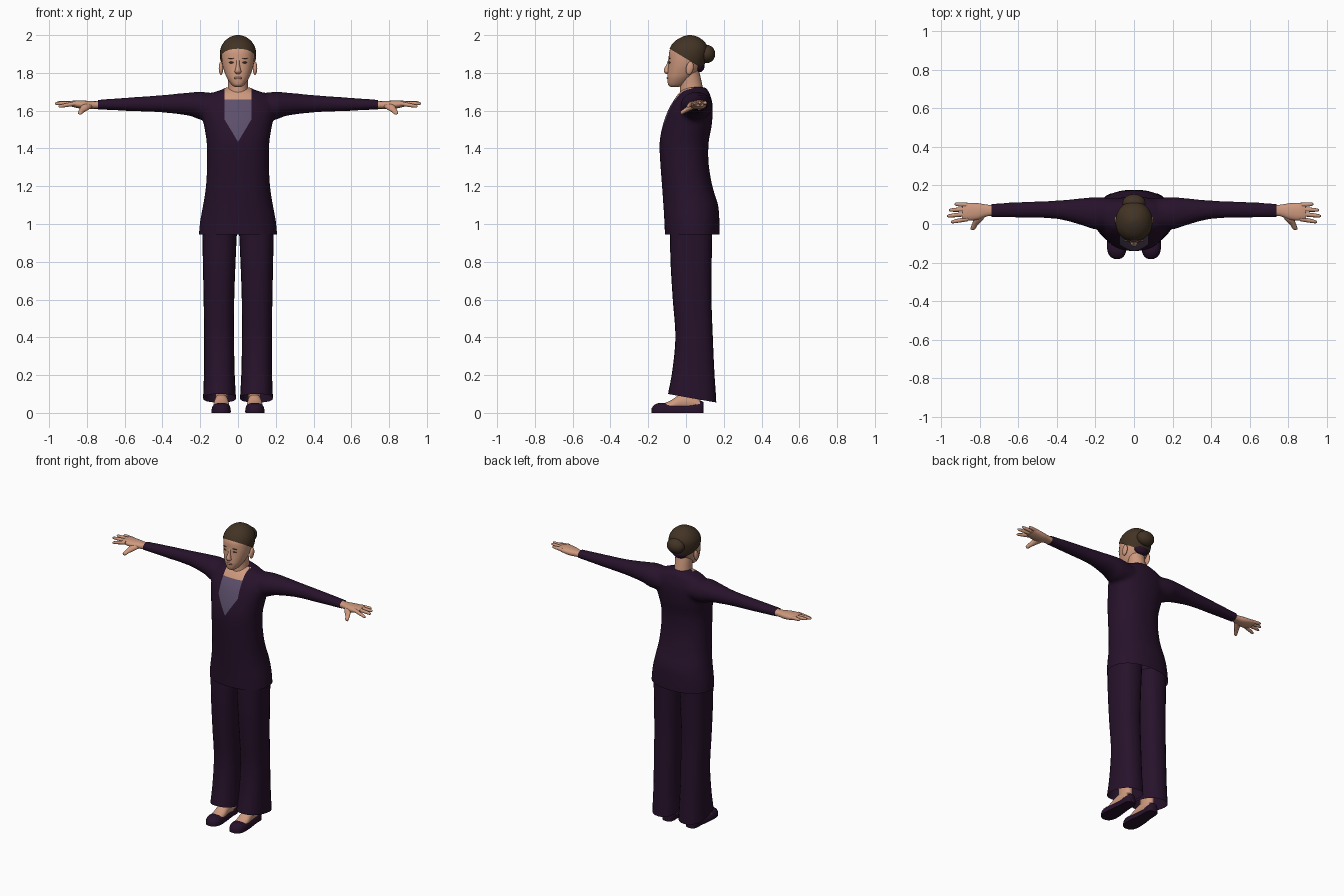
import bpy, bmesh, math
from mathutils import Vector

cube = bpy.data.objects.get("Cube")
if cube:
    bpy.data.objects.remove(cube, do_unlink=True)

UNIT = 0.01  # all measurements below are in hundredths


def material(name, red, green, blue):
    mat = bpy.data.materials.new(name)
    mat.use_nodes = True
    color = (red, green, blue, 1)
    mat.diffuse_color = color
    mat.node_tree.nodes["Principled BSDF"].inputs["Base Color"].default_value = color
    return mat


suit = material("dark_plum_cloth", .02, .006, .024)
shirt = material("mauve_cloth", .11, .08, .15)
skin = material("warm_skin", .62, .32, .21)
hair = material("brown_hair", .055, .033, .018)
lip = material("lip_rose", .45, .19, .14)
eye = material("eye_brown", .12, .06, .04)


def smooth_rings(rings, steps):
    """Interpolate the cross-sections with a Catmull-Rom spline."""
    result = []
    for i in range(len(rings) - 1):
        a, b = rings[max(i - 1, 0)], rings[i]
        c, d = rings[i + 1], rings[min(i + 2, len(rings) - 1)]
        for k in range(steps):
            t = k / steps
            result.append([q + t / 2 * (r - p + t * (2 * p - 5 * q + 4 * r - s
                           + t * (3 * (q - r) + s - p)))
                           for p, q, r, s in zip(a, b, c, d)])
    return result + [rings[-1]]


def loft(bm, axis, rings, side=1, sides=24, power=2, steps=4):
    """Skin rings of (station, low a, high a, low b, high b) along an axis."""
    loops = []
    for t, a0, a1, b0, b1 in smooth_rings(rings, steps):
        loop = []
        for i in range(sides):
            angle = math.tau * i / sides
            c, s = math.cos(angle), math.sin(angle)
            a = (a0 + a1) / 2 + (a1 - a0) / 2 * math.copysign(abs(c) ** (2 / power), c)
            b = (b0 + b1) / 2 + (b1 - b0) / 2 * math.copysign(abs(s) ** (2 / power), s)
            x, y, z = {"x": (t, a, b), "y": (a, t, b), "z": (a, b, t)}[axis]
            loop.append(bm.verts.new(Vector((x * side, y, z)) * UNIT))
        loops.append(loop)
    for low, high in zip(loops, loops[1:]):
        for i in range(sides):
            j = (i + 1) % sides
            bm.faces.new((low[i], low[j], high[j], high[i]))
    bm.faces.new(loops[0])
    bm.faces.new(loops[-1])


def cut(bm, point, normal, clear=True, faces=None):
    """Slice along a plane, optionally removing the side it points to."""
    faces = list(bm.faces) if faces is None else faces
    geom = list({v for f in faces for v in f.verts}) + list({e for f in faces for e in f.edges}) + faces
    bmesh.ops.bisect_plane(bm, geom=geom, plane_co=Vector(point) * UNIT,
                           plane_no=normal, clear_outer=clear)


def finish(bm, name, *mats, angle=50):
    bmesh.ops.recalc_face_normals(bm, faces=bm.faces)
    mesh = bpy.data.meshes.new(name)
    bm.to_mesh(mesh)
    bm.free()
    for mat in mats:
        mesh.materials.append(mat)
    mesh.shade_smooth()
    mesh.set_sharp_from_angle(angle=math.radians(angle))
    obj = bpy.data.objects.new(name, mesh)
    bpy.context.scene.collection.objects.link(obj)
    return obj


def part(name, mat, axis, rings, **options):
    bm = bmesh.new()
    loft(bm, axis, rings, **options)
    return finish(bm, name, mat)


def ball(name, mat, center, radii, tilt=0):
    bm = bmesh.new()
    bmesh.ops.create_uvsphere(bm, u_segments=20, v_segments=12, radius=UNIT)
    bmesh.ops.scale(bm, vec=radii, verts=bm.verts)
    obj = finish(bm, name, mat)
    obj.location = Vector(center) * UNIT
    obj.rotation_euler.x = tilt
    return obj


# Jacket: torso and sleeves fused into one skin
bm = bmesh.new()
loft(bm, "z", [(91, -21, 21, -11, 17.7), (95, -20.7, 20.7, -11.2, 17.8),
               (102, -20, 20, -11.5, 17.7), (110, -18.5, 18.5, -12, 17),
               (120, -17, 17, -12.7, 14), (132, -16.4, 16.4, -13.6, 12),
               (143, -16.6, 16.6, -14, 12), (152, -18, 18, -12.4, 13.6),
               (160, -19.5, 19.5, -9.6, 14.2), (165, -18.5, 18.5, -6.8, 13.8),
               (169, -14.5, 14.5, -4, 12.5), (171, -9, 9, -2, 11.5),
               (172.5, -6, 6, 0, 10)],
     sides=40, power=2.2)
for side in (1, -1):
    loft(bm, "x", [(8, -1, 13, 155, 168.5), (19, -3, 14, 155, 170),
                   (26, -1, 13.5, 157.3, 169.6), (40, 2.6, 12.2, 159, 168.3),
                   (58, 3.2, 11.5, 159.8, 167), (77, 3.5, 10.5, 160.7, 165.6)], side)
jacket = finish(bm, "jacket", suit)
remesh = jacket.modifiers.new("fuse", "REMESH")
remesh.mode = "VOXEL"
remesh.voxel_size = UNIT
relax = jacket.modifiers.new("relax", "SMOOTH")
relax.iterations = 8
bpy.context.view_layer.update()
fused = bpy.data.meshes.new_from_object(
    jacket.evaluated_get(bpy.context.evaluated_depsgraph_get()))
bpy.data.objects.remove(jacket, do_unlink=True)
bm = bmesh.new()
bm.from_mesh(fused)
bpy.data.meshes.remove(fused)

# Open hem and cuffs, then the neckline and shirt panel
cut(bm, (0, 0, 94.5), (0, 0, -1))
for side in (1, -1):
    cut(bm, (74 * side, 0, 0), (side, 0, 0))
slope = 12 / 7.2
planes = [((0, 0, 166), (0, 0, 1))]
for side in (1, -1):
    planes += [((7.2 * side, 0, 0), (side, 0, 0)),
               ((0, 0, 143.5), (side * slope, 0, -1))]
for point, normal in planes:
    front = [f for f in bm.faces if f.calc_center_median().y < 3 * UNIT
             and f.calc_center_median().z > 1.4 and abs(f.calc_center_median().x) < .12]
    cut(bm, point, normal, False, front)
for face in bm.faces:
    x, y, z = face.calc_center_median() / UNIT
    face.material_index = 0
    if abs(x) < 7.2 and y < 3 and z > 143.5 + slope * abs(x):
        face.material_index = 2 if z > 166 else 1
finish(bm, "jacket", suit, shirt, skin)

for side, label in ((1, "left"), (-1, "right")):
    # Trouser leg with a slanted hem
    bm = bmesh.new()
    loft(bm, "z", [(2, .8, 18.7, -10.5, 16.2), (10, 1.2, 18.4, -9.5, 15.8),
                   (22, 1.8, 18, -7.3, 15), (40, 2.1, 17.9, -5.6, 14.2),
                   (60, 2, 18.2, -7, 13.5), (80, 1.3, 18.6, -8.2, 13.6),
                   (99, .4, 19, -8.5, 14)], side, power=2.4)
    cut(bm, (0, -9.5, 10), (0, -4.5, -25.5))
    finish(bm, label + "_trouser_leg", suit)

    # Ankle, foot and low shoe
    part(label + "_ankle", skin, "z",
         [(3, 5.5, 12, -3, 8), (9, 5.4, 12, -3.5, 7.5), (30, 5, 13, -2, 8)], side=side)
    part(label + "_foot", skin, "y",
         [(-13, 5, 12.5, 2, 4.6), (-8, 4.6, 13, 1, 6.6), (-3, 5, 12.6, 1, 9.8),
          (3, 5.3, 12.2, 1, 10), (7.5, 5.8, 11.8, 1, 7)], side=side)
    bm = bmesh.new()
    loft(bm, "y", [(-18.2, 7.5, 10, -1, 2.4), (-17, 5.5, 12.2, -2.5, 4),
                   (-14.5, 4.2, 13.6, -3.5, 5.2), (-11, 3.8, 14, -3.5, 5.3),
                   (-5, 4.3, 13.6, -3.5, 4.6), (1, 5, 12.8, -3.5, 4.8),
                   (6, 5, 12.6, -3.5, 6), (8.5, 6, 11.8, -3, 6.2),
                   (9.3, 7.6, 10, -1, 5.4)], side, power=2.6)
    cut(bm, (0, 0, 0), (0, 0, -1))
    bmesh.ops.holes_fill(bm, edges=[e for e in bm.edges if e.is_boundary])
    finish(bm, label + "_shoe", suit)

    # Hand
    part(label + "_palm", skin, "x",
         [(70, 4.4, 9.6, 161, 165.2), (76, 4, 10, 161, 165), (81, 2.2, 10.8, 160.8, 165.3),
          (86, 1.8, 11, 161.6, 165.4), (89, 2.5, 10.6, 162.4, 165)], side=side, power=2.3)
    fingers = {"index": (2.7, 1, 95, 162.2), "middle": (5.3, 4.1, 97, 163.8),
               "ring": (7.7, 7.2, 96, 164.3), "little": (9.8, 10.3, 93, 164.2)}
    for finger, (base, end, tip, height) in fingers.items():
        rings = []
        for t, r in ((0, 1.2), (.5, 1.1), (.9, .85), (1, .3)):
            y, z = base + (end - base) * t, 163.8 + (height - 163.8) * t
            rings.append((86 + (tip - 86) * t, y - r, y + r, z - r, z + r))
        part(f"{label}_{finger}_finger", skin, "x", rings, side=side, sides=10, steps=2)
    part(label + "_thumb", skin, "y",
         [(5, 76.5, 82.5, 161, 164.5), (2, 78.5, 83.3, 160, 163.4),
          (-.5, 81, 84.2, 158.8, 161.4), (-2.5, 82.3, 84.8, 157.9, 160),
          (-3, 83, 84.3, 158.2, 159.3)], side=side, sides=12)

    # Ear, eye and brow
    ball(label + "_ear", skin, (side * 9, 2, 182.5), (1.2, 2, 3.6), -.2)
    ball(label + "_eye", eye, (side * 3.3, -8.5, 185.5), (1.5, .7, .5))
    ball(label + "_brow", eye, (side * 3.5, -8.6, 187.7), (1.9, .6, .25))

# Neck and head
part("neck", skin, "z", [(160, -6, 6, -2, 9), (168, -6, 6, -3.2, 9.3),
                         (173, -5.3, 5.3, -3.2, 8.7), (182, -5.5, 5.5, -3, 6.8)])
part("head", skin, "z",
     [(172.5, -1.6, 1.6, -8, -4), (173.7, -3.4, 3.4, -9.4, -1), (177, -5.7, 5.7, -9.9, 3),
      (180, -7, 7, -9.8, 6), (184, -8.2, 8.2, -9.4, 8.3), (188, -8.7, 8.7, -9.2, 9.8),
      (192, -8.5, 8.5, -8.6, 10), (196, -6.8, 6.8, -5.6, 8.4), (198.5, -3, 3, -1, 5)],
     sides=32, power=2.2)
part("nose", skin, "z", [(179.3, -.8, .8, -10.4, -8), (180.5, -1.8, 1.8, -11.6, -8),
                         (182, -1.4, 1.4, -11.6, -8), (185, -.8, .8, -10.1, -8),
                         (187.5, -.9, .9, -9.3, -8)], sides=12)
ball("lips", lip, (0, -9.4, 177.3), (2.3, .9, .75))

# Swept-back hair, bun and hair tie
bm = bmesh.new()
loft(bm, "z", [(177, -6, 6, -10, 5.5), (181, -7.8, 7.8, -10, 8.2), (185, -9, 9, -9.9, 10),
               (189, -9.6, 9.6, -9.4, 11.2), (193, -9.2, 9.2, -8.6, 11.6),
               (196.5, -7.3, 7.3, -6.2, 9.8), (199, -4.2, 4.2, -2.2, 6.3),
               (200, -1, 1, 1, 3)], sides=32, power=2.1)
cut(bm, (0, -9, 193), (0, -.6, -1))
finish(bm, "hair", hair)
ball("hair_bun", hair, (0, 11, 190), (6, 4.5, 4.8))
ball("hair_tie", suit, (0, 7, 183.5), (5.2, 2.8, 3.2))
